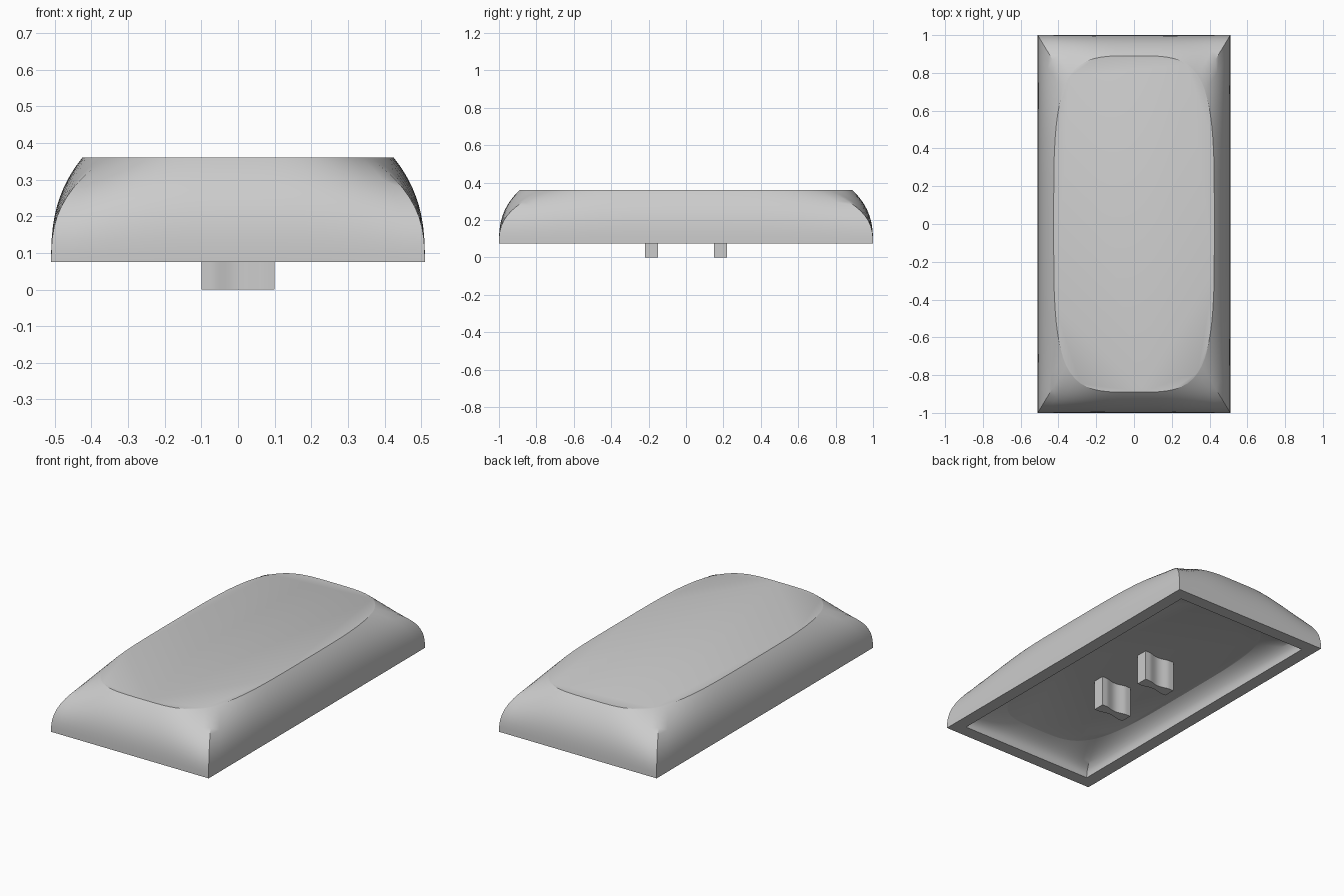
import bpy, bmesh, math

cube = bpy.data.objects.get("Cube")
if cube:
    bpy.data.objects.remove(cube, do_unlink=True)

BASE_Z, TOP_Z, CEILING_Z = 0.075, 0.36, 0.18
SEGMENTS = 20   # per side of the outline
STEPS = 14      # rings up each wall

grey = bpy.data.materials.new("plain grey")
grey.use_nodes = True
grey.diffuse_color = (0.6, 0.6, 0.6, 1)
grey.node_tree.nodes["Principled BSDF"].inputs["Base Color"].default_value = grey.diffuse_color


def finish(bm, name):
    bmesh.ops.recalc_face_normals(bm, faces=bm.faces)
    mesh = bpy.data.meshes.new(name)
    bm.to_mesh(mesh)
    bm.free()
    mesh.materials.append(grey)
    obj = bpy.data.objects.new(name, mesh)
    bpy.context.collection.objects.link(obj)
    bpy.ops.object.select_all(action="DESELECT")
    obj.select_set(True)
    bpy.context.view_layer.objects.active = obj
    bpy.ops.object.shade_smooth_by_angle(angle=math.radians(30))
    return obj


def square_loop():
    """Unit square, walked clockwise from the back left corner."""
    steps = [2 * i / SEGMENTS - 1 for i in range(SEGMENTS)]
    return ([(u, 1) for u in steps] + [(1, -u) for u in steps]
            + [(-u, -1) for u in steps] + [(-1, u) for u in steps])


def wall_rings(base, top, z0, z1):
    """Curved wall from a sharp rectangle up to a soft superellipse."""
    rings = []
    for s in range(STEPS + 1):
        t = math.sin(s / STEPS * math.pi / 2)
        f = t ** 2.7
        ring = []
        for u, v in square_loop():
            k = (u ** 4 + v ** 4) ** -0.25
            ring.append((u * (base[0] + (top[0] * k - base[0]) * f),
                         v * (base[1] + (top[1] * k - base[1]) * f),
                         z0 + (z1 - z0) * t))
        rings.append(ring)
    return rings


# Cap shell: cavity wall down to the rim, then outer wall up to the flat top
outer = wall_rings((0.51, 1.0), (0.425, 0.89), BASE_Z, TOP_Z)
inner = wall_rings((0.435, 0.925), (0.37, 0.83), BASE_Z, CEILING_Z)
bm = bmesh.new()
loops = [[bm.verts.new(p) for p in ring] for ring in inner[::-1] + outer]
for a, b in zip(loops, loops[1:]):
    for i in range(len(a)):
        j = (i + 1) % len(a)
        bm.faces.new((a[i], a[j], b[j], b[i]))
bm.faces.new(loops[0])
bm.faces.new(loops[-1])
finish(bm, "cap_shell")


# Stem prongs: short blocks with a hollowed waist on both long faces
def prong(name, y):
    xs = [-0.1 + 0.2 * i / 24 for i in range(25)]

    def half_depth(x):
        dip = max(0, math.cos(x / 0.07 * math.pi / 2)) if abs(x) < 0.07 else 0
        return 0.034 - 0.014 * dip ** 1.5

    outline = [(x, y - half_depth(x)) for x in xs] + [(x, y + half_depth(x)) for x in xs[::-1]]
    bm = bmesh.new()
    face = bm.faces.new([bm.verts.new((px, py, 0)) for px, py in outline])
    grown = bmesh.ops.extrude_face_region(bm, geom=[face])
    top = [g for g in grown["geom"] if isinstance(g, bmesh.types.BMVert)]
    bmesh.ops.translate(bm, verts=top, vec=(0, 0, CEILING_Z + 0.01))
    finish(bm, name)


prong("front_prong", -0.185)
prong("back_prong", 0.185)
